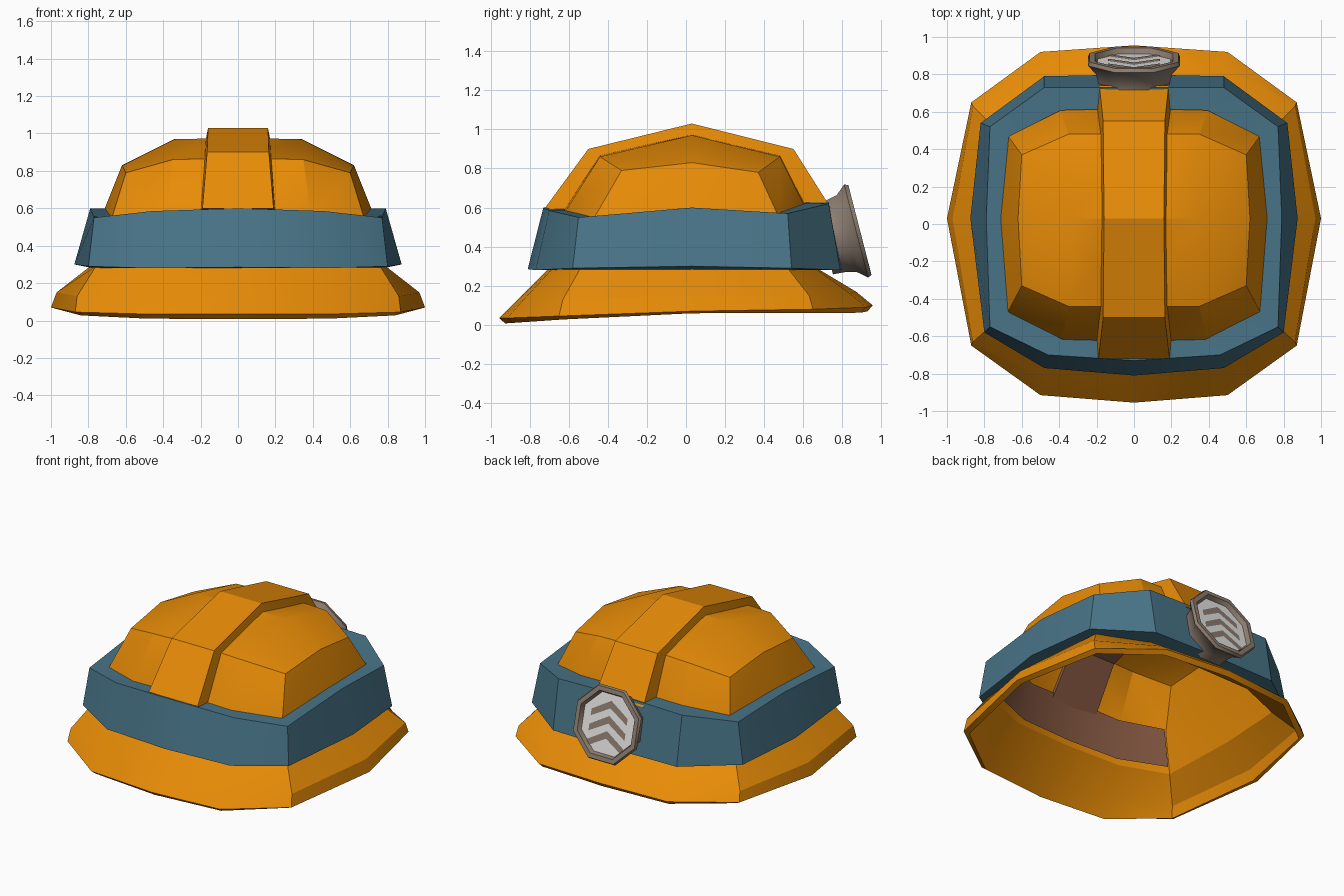
import bpy, bmesh, math
from mathutils import Vector

if "Cube" in bpy.data.objects:
    bpy.data.objects.remove(bpy.data.objects["Cube"])


def material(name, rgb):
    m = bpy.data.materials.new(name)
    m.diffuse_color = (*rgb, 1)
    m.use_nodes = True
    m.node_tree.nodes["Principled BSDF"].inputs["Base Color"].default_value = m.diffuse_color
    return m


ORANGE = material("orange shell", (0.8, 0.26, 0.002))
BLUE = material("slate blue band", (0.065, 0.175, 0.245))
GREY = material("warm grey metal", (0.27, 0.21, 0.165))
WHITE = material("white lens", (0.9, 0.89, 0.88))
BROWN = material("brown padding", (0.24, 0.1, 0.055))


def make(name, verts, faces, mats, angle=25, rule=None):
    me = bpy.data.meshes.new(name)
    me.from_pydata([tuple(v) for v in verts], [], faces)
    for m in mats:
        me.materials.append(m)
    if rule:
        for p in me.polygons:
            p.material_index = rule(p)
    ob = bpy.data.objects.new(name, me)
    bpy.context.collection.objects.link(ob)
    bpy.ops.object.select_all(action='DESELECT')
    ob.select_set(True)
    bpy.context.view_layer.objects.active = ob
    bm = bmesh.new()
    bm.from_mesh(me)
    bmesh.ops.recalc_face_normals(bm, faces=bm.faces)
    bm.to_mesh(me)
    bm.free()
    bpy.ops.object.shade_smooth_by_angle(angle=math.radians(angle))
    return ob


def full(half):
    """Mirror a half outline (front, round the right side, to back) in x."""
    return list(half) + [(-x, y, z) for x, y, z in half[-2:0:-1]]


def scaled(ring, s, dz=0):
    return [(x * s, y * s, z + dz) for x, y, z in ring]


def loft(rings):
    n = len(rings[0])
    verts = [p for r in rings for p in r]
    faces = []
    for a in range(0, (len(rings) - 1) * n, n):
        for i in range(n):
            j = (i + 1) % n
            faces.append((a + i, a + j, a + n + j, a + n + i))
    return verts, faces


# Shell outlines, from brim edge up to crown
edge = full([(0, -.955, .035), (.5, -.915, .035), (.87, -.65, .045), (1, .03, .07),
             (.87, .65, .08), (.5, .92, .09), (0, .955, .1)])
brim = full([(0, -.86, .13), (.47, -.83, .13), (.86, -.63, .13), (.97, .03, .15),
             (.86, .63, .15), (.47, .84, .16), (0, .87, .17)])
base = full([(0, -.70, .29), (.42, -.68, .29), (.76, -.54, .29), (.79, .03, .29),
             (.75, .52, .29), (.42, .66, .29), (0, .67, .29)])
waist = full([(0, -.64, .57), (.39, -.63, .56), (.68, -.48, .53), (.72, .03, .58),
              (.68, .48, .54), (.4, .62, .58), (0, .63, .59)])
upper = full([(0, -.44, .87), (.35, -.44, .86), (.6, -.33, .79), (.62, .03, .83),
              (.6, .37, .78), (.35, .48, .86), (0, .48, .87)])

# Helmet shell with crown cap
verts, faces = loft([edge, brim, base, waist, upper])
t, c = 48, 60
verts += [(0, .03, .975), (.34, .03, .97), (-.34, .03, .97)]
r, l = c + 1, c + 2
for f in ((0, 1, r, c), (1, 2, 3, r), (3, 4, 5, r), (5, 6, c, r),
          (6, 7, l, c), (7, 8, 9, l), (9, 10, 11, l), (11, 0, c, l)):
    faces.append(tuple(i if i >= c else i + t for i in f))
shell = make("helmet_shell", verts, faces, [ORANGE])
for e in shell.data.edges:          # crisp brim lip
    if max(e.vertices) < 12:
        e.use_edge_sharp = True
sol = shell.modifiers.new("thickness", 'SOLIDIFY')
sol.thickness = .04
sol.offset = -1

# Blue band round the helmet
low = full([(0, -.81, .285), (.48, -.77, .28), (.8, -.58, .29), (.875, .03, .3),
            (.82, .54, .29), (.48, .79, .28), (0, .8, .28)])
top = full([(0, -.73, .6), (.46, -.7, .585), (.77, -.55, .55), (.79, .03, .6),
            (.77, .52, .57), (.48, .73, .62), (0, .73, .63)])
inner_top = [(x * .98, y * .98, tz) for (x, y, z), (_, _, tz) in zip(waist, top)]
make("blue_band", *loft([scaled(base, .98, -.01), low, top, inner_top]), [BLUE])


def strip(path_top, path_low):
    """Box-section strip swept along y; path points are (y, z, half width)."""
    rings = []
    for (y, z, w), (y2, z2, w2) in zip(path_top, path_low):
        rings.append([(-w, y, z), (w, y, z), (w2, y2, z2), (-w2, y2, z2)])
    v, f = loft(rings)
    n = len(v)
    return v, f + [(0, 3, 2, 1), (n - 4, n - 3, n - 2, n - 1)]


# Raised centre ridge with sloping sides
make("centre_ridge", *strip(
    [(-.72, .6, .19), (-.5, .9, .165), (.03, 1.03, .16), (.55, .9, .165), (.74, .6, .185)],
    [(-.62, .57, .2), (-.43, .855, .18), (.03, .955, .175), (.47, .855, .18), (.61, .57, .2)]),
    [ORANGE])

# Brown strap under the ridge, running down into the front pad
make("inner_strap", *strip(
    [(-.64, .5, .18), (-.42, .83, .17), (.03, .935, .16), (.455, .83, .17), (.63, .5, .18)],
    [(-.605, .5, .18), (-.4, .815, .17), (.03, .922, .16), (.435, .815, .17), (.59, .5, .18)]),
    [BROWN])

# Brown pad inside the front, between the corners
verts, faces = loft([scaled(base, .925, .01), scaled(waist, .915, -.01)])
faces = [f for f in faces if sum(verts[i][1] for i in f) / 4 < -.4]
pad = make("inner_pad", verts, faces, [BROWN])
pad.data.flip_normals()

# Head lamp: octagonal housing tilted slightly upwards
centre = Vector((0, .89, .485))
n = Vector((0, .97, .25)).normalized()
up = Vector((0, -n.z, n.y))
right = Vector((-1, 0, 0))


def lamp_point(s, t, d):
    return centre + right * s + up * t + n * d


rings = []
for d, rad in ((-.19, .2), (-.13, .205), (-.07, .22), (-.02, .266), (0, .257),
               (0, .225), (-.03, .212)):
    rings.append([lamp_point(rad * math.cos(a), rad * math.sin(a), d)
                  for a in (math.pi / 8 + i * math.pi / 4 for i in range(8))])
verts, faces = loft(rings)
faces += [tuple(range(7, -1, -1)), tuple(range(48, 56))]
make("head_lamp", verts, faces, [GREY, WHITE], angle=50,
     rule=lambda p: int(p.index == len(faces) - 1))

# Grey chevron marks on the lens
verts, faces = [], []
for k in (-.09, .01, .11):
    for side in (-1, 1):
        i = len(verts)
        verts += [lamp_point(s * side, k + q, -.026) for s, q in
                  ((0, .045), (.14, -.04), (.14, -.085), (0, -.005))]
        faces.append((i, i + 1, i + 2, i + 3) if side < 0 else (i + 3, i + 2, i + 1, i))
make("lens_marks", verts, faces, [GREY])
